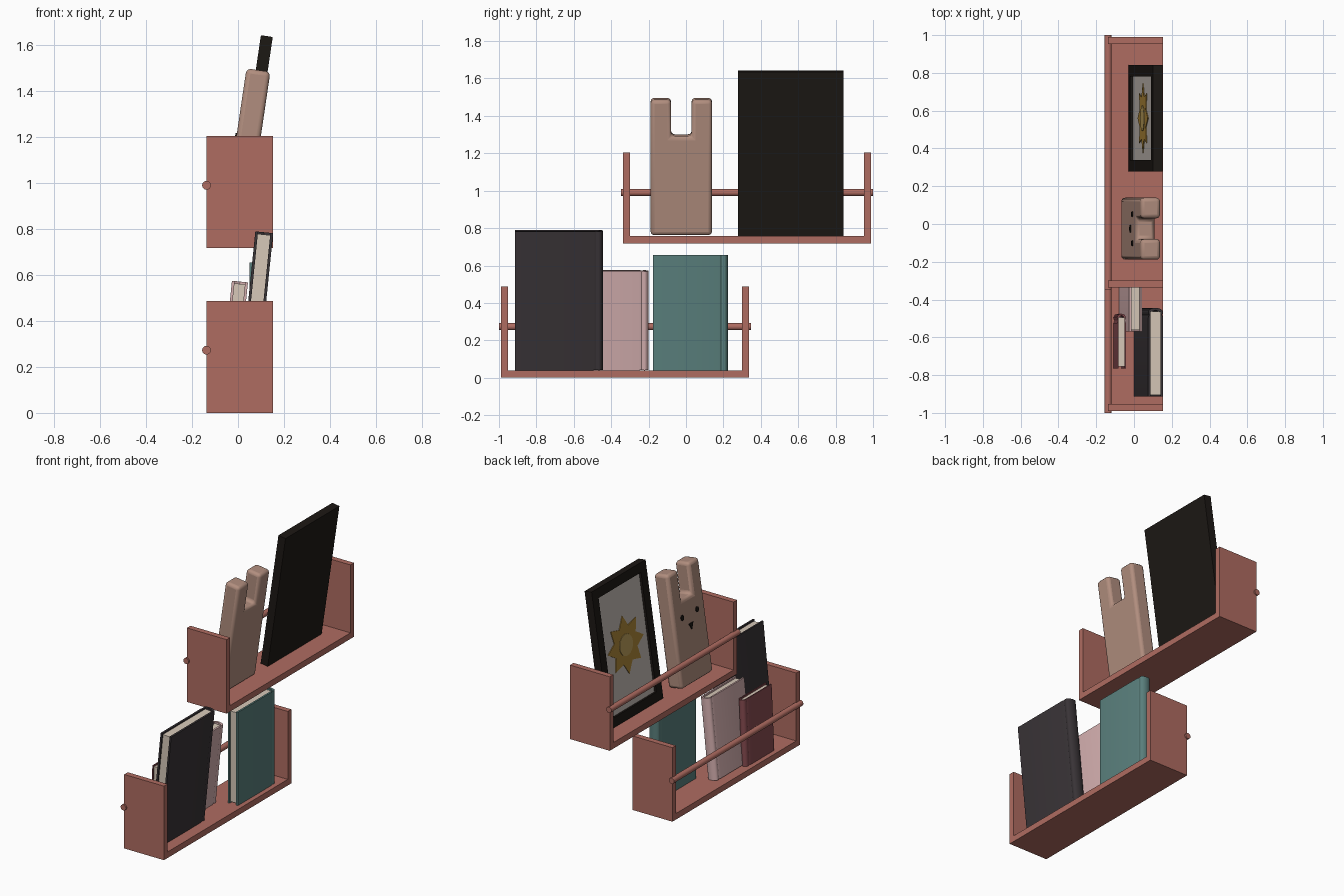
import bpy, bmesh
from math import sin, cos, pi, radians
from mathutils import Vector

if "Cube" in bpy.data.objects:
    bpy.data.objects.remove(bpy.data.objects["Cube"])


def mat(name, r, g, b):
    m = bpy.data.materials.new(name)
    m.diffuse_color = (r, g, b, 1)
    m.use_nodes = True
    m.node_tree.nodes["Principled BSDF"].inputs["Base Color"].default_value = m.diffuse_color
    return m


COPPER = mat("copper_wood", 0.43, 0.15, 0.12)
DARK = mat("dark_cover", 0.04, 0.033, 0.037)
PINK = mat("pink_cover", 0.66, 0.43, 0.43)
RED = mat("red_cover", 0.24, 0.07, 0.08)
TEAL = mat("teal_cover", 0.1, 0.21, 0.2)
PAPER = mat("paper", 0.68, 0.58, 0.48)
TAN = mat("tan_wood", 0.44, 0.27, 0.21)
BLACK = mat("black_frame", 0.012, 0.009, 0.007)
MOUNT = mat("picture_paper", 0.55, 0.5, 0.46)
GOLD = mat("gold", 0.42, 0.24, 0.04)
LIGHT_GOLD = mat("light_gold", 0.5, 0.34, 0.1)


def prism(name, pts, lo, hi, axis, material, loc=(0, 0, 0), tilt=0):
    """Extrude a profile: axis 'X' takes (y, z) points, axis 'Z' takes (x, y), 'Y' takes (x, z)."""
    def place(a, b, h):
        return {'X': (h, a, b), 'Y': (a, h, b), 'Z': (a, b, h)}[axis]
    bm = bmesh.new()
    rings = [[bm.verts.new(place(a, b, h)) for a, b in pts] for h in (lo, hi)]
    n = len(pts)
    for ring in rings:
        bm.faces.new(ring)
    for i in range(n):
        j = (i + 1) % n
        bm.faces.new((rings[0][i], rings[0][j], rings[1][j], rings[1][i]))
    bmesh.ops.recalc_face_normals(bm, faces=bm.faces)
    me = bpy.data.meshes.new(name)
    bm.to_mesh(me)
    bm.free()
    me.materials.append(material)
    ob = bpy.data.objects.new(name, me)
    bpy.context.collection.objects.link(ob)
    ob.location = loc
    ob.rotation_euler = (0, radians(tilt), 0)
    return ob


def rect(a0, a1, b0, b1):
    return [(a0, b0), (a1, b0), (a1, b1), (a0, b1)]


def disc(ca, cb, ra, rb, n=24):
    return [(ca + ra * cos(2 * pi * i / n), cb + rb * sin(2 * pi * i / n)) for i in range(n)]


def smooth(ob):
    bpy.ops.object.select_all(action='DESELECT')
    ob.select_set(True)
    bpy.context.view_layer.objects.active = ob
    bpy.ops.object.shade_smooth_by_angle(angle=radians(35))


def bevel(ob, width, segments):
    b = ob.modifiers.new("bevel", 'BEVEL')
    b.width, b.segments, b.limit_method = width, segments, 'ANGLE'
    smooth(ob)


# Two wall shelves: base board, end panels, front rail
def shelf(label, y0, y1, z):
    x0, x1, t = -0.137, 0.153, 0.037
    prism(label + "_base", rect(x0, x1, z, z + 0.04), y0 + t, y1 - t, 'Y', COPPER)
    for side, y in (("left", y0), ("right", y1 - t)):
        prism(f"{label}_{side}_panel", rect(x0, x1, z, z + 0.488), y, y + t, 'Y', COPPER)
    smooth(prism(label + "_rail", disc(x0, z + 0.273, 0.019, 0.019), y0 - 0.01, y1 + 0.01, 'Y', COPPER))


shelf("lower_shelf", -0.99, 0.337, 0.0)
shelf("upper_shelf", -0.337, 0.99, 0.717)


# Books: cover wrapped round a bulging spine at +y, with a page block inside
def book(label, x, y0, y1, t, top, tilt, material, c=0.012):
    z0 = 0.04 + t * sin(radians(tilt))
    h = (top - z0) / cos(radians(tilt))
    s, g, m = 0.022, 0.005, t / 2
    ys = y1 - s
    arc = [(m - m * cos(pi * i / 10), ys + s * sin(pi * i / 10)) for i in range(11)]
    outer = [(0, y0), (0, ys - 0.03), (g, ys - 0.015)] + arc
    outer += [(t - g, ys - 0.015), (t, ys - 0.03), (t, y0)]
    inner = [(t - c, y0), (t - c, ys), (m, ys + s - c), (c, ys), (c, y0)]
    smooth(prism(label + "_cover", outer + inner, 0, h, 'Z', material, (x, 0, z0), tilt))
    prism(label + "_pages", rect(c - 0.001, t - c + 0.001, y0 + 0.01, ys + 0.002),
          0.008, h - 0.01, 'Z', PAPER, (x, 0, z0), tilt)


book("dark_book", 0.0, -0.914, -0.444, 0.078, 0.79, 5.8, DARK)
book("pink_book", -0.08, -0.57, -0.2, 0.07, 0.575, 5.8, PINK)
book("red_book", -0.108, -0.765, -0.475, 0.046, 0.475, 2.5, RED, 0.007)
book("teal_book", 0.05, -0.176, 0.225, 0.072, 0.655, 0, TEAL)

# Leaning picture frame with a recessed star picture
TILT = 8.4
loc = (-0.03, 0.56, 0.765)
w, h, t, b = 0.281, 0.888, 0.052, 0.06
prism("frame_bottom_bar", rect(-w, w, 0, b), 0, t, 'X', BLACK, loc, TILT)
prism("frame_top_bar", rect(-w, w, h - b, h), 0, t, 'X', BLACK, loc, TILT)
for side, a in (("left", -w), ("right", w - b)):
    prism(f"frame_{side}_bar", rect(a, a + b, b, h - b), 0, t, 'X', BLACK, loc, TILT)
prism("frame_backing", rect(-w + b, w - b, b, h - b), 0.025, t, 'X', BLACK, loc, TILT)
prism("picture", rect(-w + b, w - b, b, h - b), 0.015, 0.026, 'X', MOUNT, loc, TILT)
star = []
for i in range(16):
    r = 0.185 if i % 2 == 0 else 0.12
    star.append((r * sin(pi * i / 8), h / 2 + r * cos(pi * i / 8)))
prism("picture_star", star, 0.011, 0.016, 'X', GOLD, loc, TILT)
prism("picture_star_centre", disc(0, h / 2, 0.068, 0.068), 0.008, 0.012, 'X', LIGHT_GOLD, loc, TILT)

# Wooden rabbit block with ears and face
loc = (-0.07, -0.025, 0.775)
w, e, head, ear = 0.164, 0.055, 0.535, 0.732
body = [(-w, 0), (w, 0), (w, ear), (e, ear), (e, head), (-e, head), (-e, ear), (-w, ear)]
bevel(prism("rabbit_block", body, 0, 0.105, 'X', TAN, loc, TILT), 0.02, 3)
for side, y in (("left", -0.077), ("right", 0.077)):
    smooth(prism(f"rabbit_{side}_eye", disc(y, 0.43, 0.014, 0.017, 16), -0.006, 0.004, 'X', BLACK, loc, TILT))
prism("rabbit_nose", [(-0.021, 0.37), (0.021, 0.37), (0, 0.33)], -0.006, 0.004, 'X', BLACK, loc, TILT)
